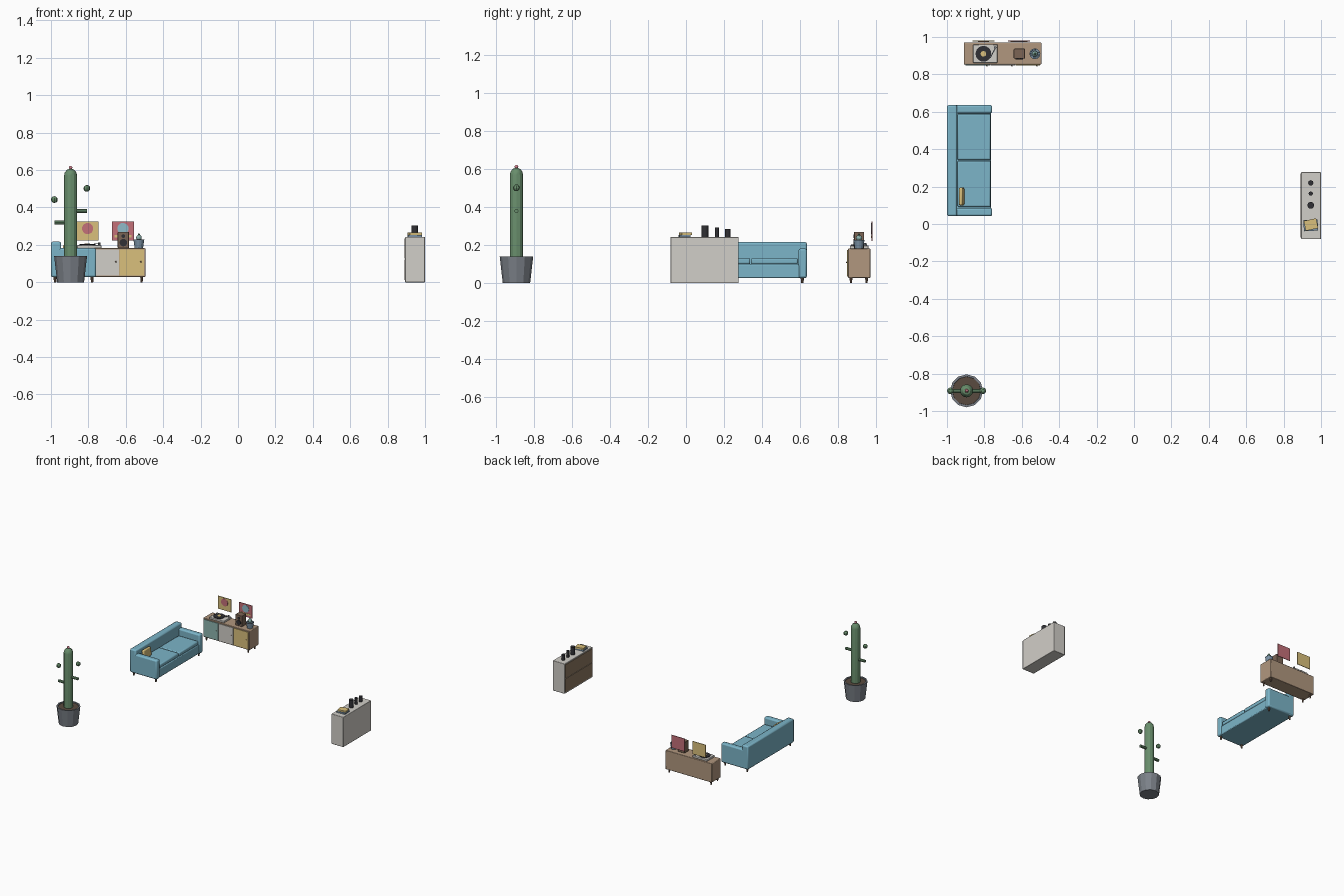
import bpy
from math import radians, sin, cos, pi
from mathutils import Vector

if "Cube" in bpy.data.objects:
    bpy.data.objects.remove(bpy.data.objects["Cube"])

PALETTE = {
    "blue": (0.20, 0.46, 0.58), "green": (0.14, 0.27, 0.15), "wood": (0.44, 0.31, 0.21),
    "dark_wood": (0.20, 0.13, 0.09), "teal": (0.27, 0.46, 0.43), "cream": (0.64, 0.62, 0.58),
    "yellow": (0.70, 0.53, 0.20), "red": (0.55, 0.16, 0.19), "black": (0.03, 0.03, 0.035),
    "pot": (0.20, 0.22, 0.25), "soil": (0.10, 0.07, 0.05), "pink": (0.75, 0.25, 0.32),
    "slate": (0.20, 0.29, 0.38), "brown": (0.27, 0.19, 0.12), "sky": (0.28, 0.50, 0.58),
}
mats = {}


def finish(ob, name, color, bevel=0, segments=2):
    ob.name = name
    if color not in mats:
        mats[color] = bpy.data.materials.new(color)
        mats[color].diffuse_color = (*PALETTE[color], 1)
    ob.data.materials.append(mats[color])
    if bevel:
        m = ob.modifiers.new("soft_edge", "BEVEL")
        m.width, m.segments = bevel, segments
    return ob


def box(name, x, y, z, color, bevel=0, rot=(0, 0, 0)):
    """Box from (min, max) ranges on each axis."""
    r = (x, y, z)
    bpy.ops.mesh.primitive_cube_add(size=1, location=[sum(a) / 2 for a in r])
    ob = bpy.context.object
    s = Vector([a[1] - a[0] for a in r])
    for v in ob.data.vertices:
        v.co = v.co * s
    ob.rotation_euler = [radians(a) for a in rot]
    return finish(ob, name, color, bevel)


def cyl(name, x, y, z0, z1, r, color, r2=None, n=16):
    bpy.ops.mesh.primitive_cone_add(vertices=n, radius1=r, radius2=r if r2 is None else r2,
                                    depth=z1 - z0, location=(x, y, (z0 + z1) / 2))
    return finish(bpy.context.object, name, color)


def disc_y(name, x, y, z, r, depth, color):
    """Short cylinder whose axis runs front to back."""
    bpy.ops.mesh.primitive_cylinder_add(vertices=20, radius=r, depth=depth,
                                        location=(x, y, z), rotation=(pi / 2, 0, 0))
    return finish(bpy.context.object, name, color)


def lathe(name, x, y, profile, color, n=12):
    """Spin (radius, height) points around a vertical axis."""
    verts = [(r * cos(2 * pi * i / n), r * sin(2 * pi * i / n), z)
             for r, z in profile for i in range(n)]
    faces = [(k * n + i, k * n + (i + 1) % n, (k + 1) * n + (i + 1) % n, (k + 1) * n + i)
             for k in range(len(profile) - 1) for i in range(n)]
    faces += [tuple(reversed(range(n))), tuple(range(len(verts) - n, len(verts)))]
    me = bpy.data.meshes.new(name)
    me.from_pydata(verts, [], faces)
    ob = bpy.data.objects.new(name, me)
    ob.location = (x, y, 0)
    bpy.context.collection.objects.link(ob)
    return finish(ob, name, color)


def ball(name, x, y, z, r, color, n=10):
    bpy.ops.mesh.primitive_uv_sphere_add(segments=n, ring_count=6, radius=r, location=(x, y, z))
    return finish(bpy.context.object, name, color)


# Potted cactus
cx, cy = -0.895, -0.892
lathe("cactus_pot", cx, cy, [(0.072, 0), (0.088, 0.14), (0.077, 0.14), (0.075, 0.128)], "pot")
cyl("cactus_soil", cx, cy, 0.12, 0.133, 0.076, "soil", n=12)
lathe("cactus_stem", cx, cy, [(0.035, 0.13), (0.035, 0.57), (0.031, 0.587), (0.02, 0.601),
                              (0.008, 0.606)], "green")
ball("cactus_flower", cx, cy, 0.613, 0.010, "pink")
for side, z_arm, z_bud in ((-1, 0.32, 0.442), (1, 0.38, 0.502)):
    arm = cyl("cactus_arm", cx + side * 0.058, cy, z_arm - 0.029, z_arm + 0.029, 0.011, "green", n=8)
    arm.rotation_euler = (0, pi / 2, 0)
    ball("cactus_bud", cx + side * 0.087, cy, z_bud, 0.018, "green", 8)

# Sofa
box("sofa_base", (-0.995, -0.765), (0.045, 0.63), (0.027, 0.10), "blue", 0.006)
box("sofa_back", (-1.0, -0.945), (0.042, 0.636), (0.027, 0.217), "blue", 0.010)
for y0 in (0.042, 0.592):
    box("sofa_arm", (-0.99, -0.758), (y0, y0 + 0.044), (0.027, 0.182), "blue", 0.010)
for y0 in (0.091, 0.342):
    box("seat_cushion", (-0.944, -0.766), (y0, y0 + 0.247), (0.10, 0.132), "blue", 0.008)
box("throw_pillow", (-0.933, -0.911), (0.10, 0.195), (0.13, 0.20), "yellow", 0.008, (0, -8, 0))
for x in (-0.978, -0.78):
    for y in (0.064, 0.612):
        cyl("sofa_leg", x, y, 0, 0.03, 0.006, "dark_wood", 0.009, 8)

# Sideboard with three coloured doors
box("sideboard_body", (-0.91, -0.495), (0.853, 0.97), (0.028, 0.182), "wood", 0.004)
for i, color in enumerate(("teal", "cream", "yellow")):
    x0 = -0.902 + i * 0.134
    box("sideboard_door", (x0, x0 + 0.131), (0.848, 0.855), (0.036, 0.174), color)
    ball("door_knob", x0 + 0.115, 0.846, 0.11, 0.004, "dark_wood", 8)
for x in (-0.89, -0.515):
    for y in (0.868, 0.95):
        cyl("sideboard_leg", x, y, 0, 0.03, 0.005, "dark_wood", 0.008, 8)

# Turntable
box("turntable_plinth", (-0.86, -0.73), (0.862, 0.96), (0.182, 0.198), "cream", 0.003)
cyl("record", -0.805, 0.91, 0.198, 0.204, 0.042, "black", n=24)
cyl("record_label", -0.805, 0.91, 0.204, 0.206, 0.015, "yellow")
box("tone_arm", (-0.757, -0.752), (0.885, 0.945), (0.206, 0.210), "pot", 0, (0, 0, -28))
cyl("tone_arm_pivot", -0.743, 0.943, 0.198, 0.212, 0.007, "pot", n=10)

# Small speaker
box("speaker_box", (-0.643, -0.583), (0.884, 0.937), (0.182, 0.270), "dark_wood", 0.003)
disc_y("speaker_woofer", -0.613, 0.883, 0.212, 0.020, 0.006, "black")
disc_y("speaker_tweeter", -0.613, 0.883, 0.247, 0.010, 0.006, "black")

# Small potted plant
lathe("small_pot", -0.53, 0.91, [(0.022, 0.182), (0.029, 0.228), (0.023, 0.228), (0.022, 0.222)], "slate")
ball("small_plant", -0.53, 0.91, 0.238, 0.016, "teal")
ball("small_plant_tip", -0.53, 0.91, 0.255, 0.006, "green", 8)

# Wall pictures
for x, color, dot in ((-0.804, "yellow", "red"), (-0.615, "red", "sky")):
    box("wall_picture", (x - 0.059, x + 0.059), (0.976, 0.981), (0.222, 0.325), color)
    disc_y("picture_dot", x, 0.976, 0.287, 0.030, 0.004, dot)
box("picture_band", (-0.66, -0.57), (0.974, 0.978), (0.238, 0.252), "yellow")

# Drawer cabinet, drawers facing the room
box("cabinet_body", (0.894, 1.0), (-0.081, 0.277), (0, 0.243), "cream", 0.003)
for z0 in (0.012, 0.126):
    box("cabinet_drawer", (0.890, 0.897), (-0.073, 0.269), (z0, z0 + 0.109), "brown")

# Cabinet-top vases and books
for y, r, top in ((0.10, 0.018, 0.304), (0.163, 0.011, 0.294), (0.22, 0.014, 0.285)):
    cyl("dark_vase", 0.945, y, 0.243, top, r, "black")
box("lower_book", (0.907, 0.983), (-0.037, 0.023), (0.243, 0.254), "slate", 0, (0, 0, 3))
box("upper_book", (0.912, 0.980), (-0.030, 0.024), (0.254, 0.266), "yellow", 0, (0, 0, 12))

for ob in bpy.context.scene.objects:
    bpy.context.view_layer.objects.active = ob
    bpy.ops.object.select_all(action="DESELECT")
    ob.select_set(True)
    bpy.ops.object.shade_smooth_by_angle(angle=radians(25))

for m in bpy.data.materials:
    if m.users and not m.is_grease_pencil:
        m.use_nodes = True
        m.node_tree.nodes["Principled BSDF"].inputs["Base Color"].default_value = m.diffuse_color
